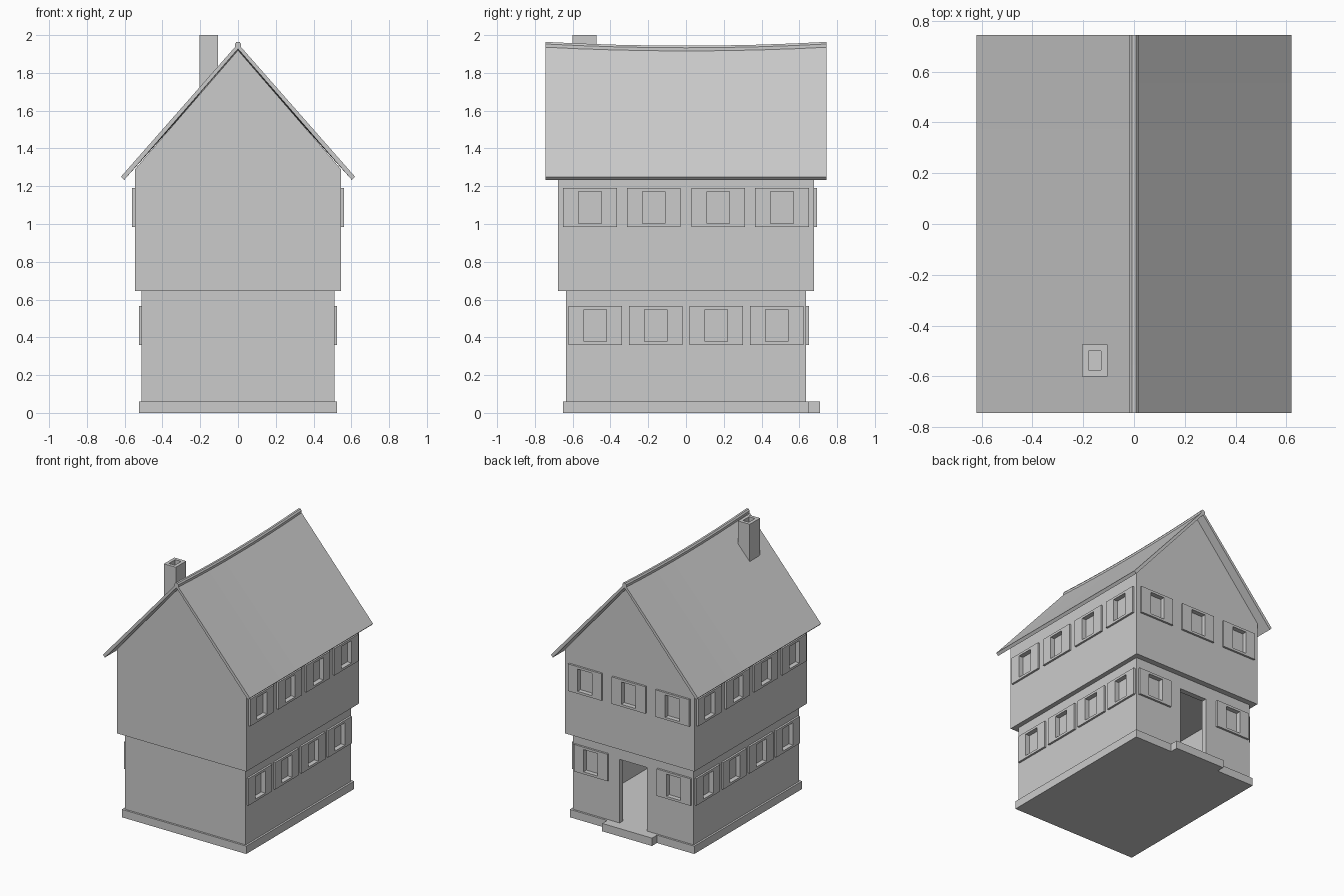
import bpy, bmesh
from math import radians
from mathutils import Matrix, Vector

default = bpy.data.objects.get("Cube")
if default:
    bpy.data.objects.remove(default, do_unlink=True)

GREY = (0.6, 0.6, 0.6, 1)
plaster = bpy.data.materials.new("plain grey")
plaster.use_nodes = True
plaster.diffuse_color = GREY
plaster.node_tree.nodes["Principled BSDF"].inputs["Base Color"].default_value = GREY


def finish(name, bm):
    bmesh.ops.recalc_face_normals(bm, faces=bm.faces)
    mesh = bpy.data.meshes.new(name)
    bm.to_mesh(mesh)
    bm.free()
    mesh.materials.append(plaster)
    obj = bpy.data.objects.new(name, mesh)
    bpy.context.collection.objects.link(obj)
    return obj


def add_box(bm, x, y, z):
    """Box from three (low, high) ranges."""
    lo, hi = Vector((x[0], y[0], z[0])), Vector((x[1], y[1], z[1]))
    mat = Matrix.Translation((lo + hi) / 2) @ Matrix.Diagonal((*(hi - lo), 1))
    bmesh.ops.create_cube(bm, size=1, matrix=mat)


def boxes(name, *ranges):
    bm = bmesh.new()
    for r in ranges:
        add_box(bm, *r)
    return finish(name, bm)


def loft(name, rings):
    """Solid skin through matching closed rings of points."""
    bm = bmesh.new()
    loops = [[bm.verts.new(p) for p in ring] for ring in rings]
    for a, b in zip(loops, loops[1:]):
        for i in range(len(a)):
            j = (i + 1) % len(a)
            bm.faces.new((a[i], a[j], b[j], b[i]))
    bm.faces.new(loops[0])
    bm.faces.new(loops[-1])
    return finish(name, bm)


def cut(obj, *cutters):
    for c in cutters:
        mod = obj.modifiers.new("cut", 'BOOLEAN')
        mod.operation, mod.solver, mod.object = 'DIFFERENCE', 'EXACT', c
        bpy.context.view_layer.objects.active = obj
        bpy.ops.object.modifier_apply(modifier=mod.name)


# Plinth and doorstep
boxes("plinth", ((-.525, .525), (-.65, .65), (0, .06)))
boxes("doorstep", ((-.21, .21), (.65, .71), (0, .06)))

# Storeys
lower = boxes("lower_walls", ((-.51, .51), (-.635, .635), (.06, .645)))
gable = [(-.545, .645), (.545, .645), (.545, 1.29), (0, 1.92), (-.545, 1.29)]
upper = loft("upper_walls", [[(x, y, z) for x, z in gable] for y in (-.678, .678)])
rooms = boxes("room_cutter", ((-.47, .47), (-.595, .595), (.03, .7)))
door = boxes("door_cutter", ((-.115, .115), (.5, .8), (.03, .545)))
cut(lower, rooms, door)


# Window surrounds with recessed panes
def windows(name, walls, half_x, half_y, z, side_centres, back_centres):
    frames, holes = [], []
    for out, half_w, half_h, lo, hi in ((frames, .142, .103, -.005, .015),
                                        (holes, .06, .085, -.02, .05)):
        zr = (z - half_h, z + half_h)
        for c in side_centres:
            for s in (-1, 1):
                xr = sorted((s * (half_x + lo), s * (half_x + hi)))
                out.append((xr, (c - half_w, c + half_w), zr))
        for c in back_centres:
            out.append(((c - half_w, c + half_w), (half_y + lo, half_y + hi), zr))
    surround = boxes(name, *frames)
    cutter = boxes(name + "_cutter", *holes)
    cut(surround, cutter)
    cut(walls, cutter)
    return cutter


helpers = [rooms, door,
           windows("lower_windows", lower, .51, .635, .462,
                   (-.48, -.16, .16, .48), (-.35, .35)),
           windows("upper_windows", upper, .545, .678, 1.087,
                   (-.508, -.17, .17, .508), (-.37, 0, .37))]

# Roof slabs and ridge cap with a sagging ridge
LENGTH = .743
stations = [LENGTH * i / 4 for i in range(-4, 5)]


def sag(y):
    return .02 * (1 - (y / LENGTH) ** 2)


for side, s in (("left", 1), ("right", -1)):
    loft(side + "_roof", [[(0, y, 1.955 - sag(y)), (s * .62, y, 1.25),
                           (s * .603, y, 1.233), (0, y, 1.927 - sag(y))]
                          for y in stations])
cap = [(-.017, 1.935), (-.017, 1.953), (-.008, 1.964),
       (.008, 1.964), (.017, 1.953), (.017, 1.935)]
loft("ridge_cap", [[(x, y, z - sag(y)) for x, z in cap] for y in stations])

# Chimney with flue
chimney = boxes("chimney", ((-.205, -.105), (-.6, -.475), (1.65, 2)))
flue = boxes("flue_cutter", ((-.18, -.13), (-.575, -.5), (1.9, 2.1)))
cut(chimney, flue)

for h in helpers + [flue]:
    bpy.data.objects.remove(h, do_unlink=True)
